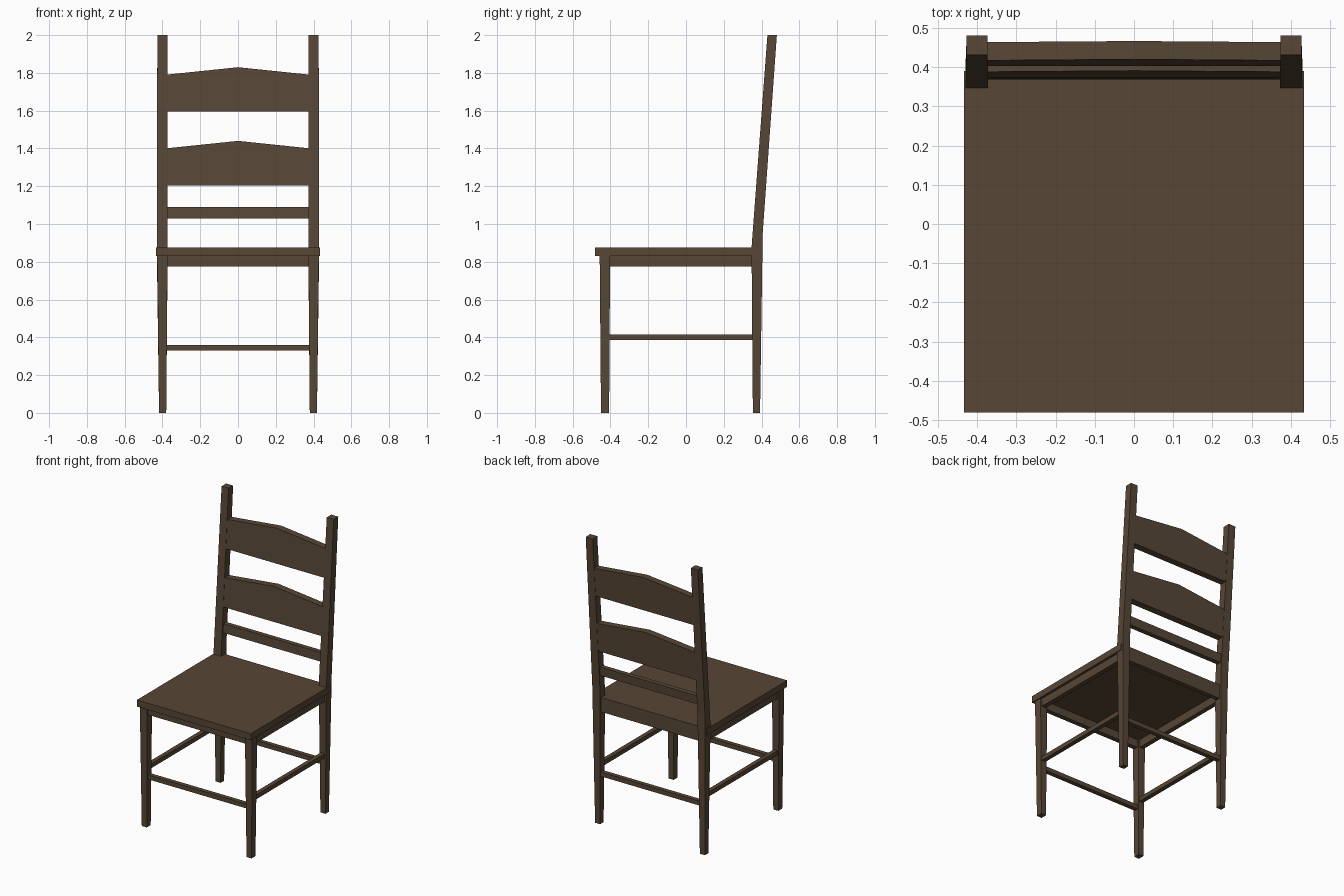
import bpy, bmesh

if "Cube" in bpy.data.objects:
    bpy.data.objects.remove(bpy.data.objects["Cube"])

wood = bpy.data.materials.new("dark brown wood")
wood.diffuse_color = (0.095, 0.063, 0.037, 1.0)
wood.use_nodes = True
wood.node_tree.nodes["Principled BSDF"].inputs["Base Color"].default_value = wood.diffuse_color


def finish(name, bm):
    bmesh.ops.recalc_face_normals(bm, faces=bm.faces)
    me = bpy.data.meshes.new(name)
    bm.to_mesh(me)
    bm.free()
    me.materials.append(wood)
    ob = bpy.data.objects.new(name, me)
    bpy.context.collection.objects.link(ob)
    return ob


def loft(name, rings):
    """Skin a list of equal-length point rings and cap both ends."""
    bm = bmesh.new()
    vs = [[bm.verts.new(p) for p in r] for r in rings]
    n = len(vs[0])
    for a, b in zip(vs, vs[1:]):
        for i in range(n):
            j = (i + 1) % n
            bm.faces.new((a[i], a[j], b[j], b[i]))
    bm.faces.new(vs[0])
    bm.faces.new(vs[-1])
    return finish(name, bm)


def rect(x0, x1, y0, y1, z0, z1=None):
    """Four-point ring; z0 is the front edge height, z1 the back edge height."""
    z1 = z0 if z1 is None else z1
    return [(x0, y0, z0), (x1, y0, z0), (x1, y1, z1), (x0, y1, z1)]


def box(name, x0, x1, y0, y1, z0, z1):
    return loft(name, [rect(x0, x1, y0, y1, z0), rect(x0, x1, y0, y1, z1)])


# Lean of the back posts
def front_y(z):
    return 0.347 + max(0, z - 0.875) * (0.431 - 0.347) / 1.125


def back_y(z):
    return 0.406 + max(0, z - 0.95) * (0.481 - 0.406) / 1.05


# Seat and aprons
box("seat", -0.434, 0.434, -0.481, 0.39, 0.83, 0.875)
box("front_apron", -0.39, 0.39, -0.445, -0.412, 0.775, 0.832)
box("back_apron", -0.39, 0.39, 0.36, 0.391, 0.775, 0.874)

# Front and back stretchers
box("front_stretcher", -0.39, 0.39, -0.443, -0.413, 0.33, 0.36)
box("back_stretcher", -0.39, 0.39, 0.36, 0.39, 0.33, 0.36)

for s, side in ((-1, "left"), (1, "right")):
    def span(a, b):
        return sorted((s * a, s * b))
    # Tapered front leg
    loft(side + "_front_leg", [rect(*span(0.38, 0.418), -0.45, -0.407, 0),
                               rect(*span(0.373, 0.428), -0.457, -0.402, 0.832)])
    # Back leg that bends into the leaning post
    loft(side + "_back_post", [rect(*span(0.38, 0.418), 0.354, 0.392, 0),
                               rect(*span(0.372, 0.43), 0.347, 0.406, 0.875, 0.95),
                               rect(*span(0.374, 0.427), 0.431, 0.481, 2.0)])
    # Side apron and stretcher
    box(side + "_apron", *span(0.385, 0.417), -0.42, 0.37, 0.775, 0.832)
    box(side + "_stretcher", *span(0.385, 0.415), -0.42, 0.37, 0.385, 0.415)

# Two peaked slats following the lean of the posts
for name, z0, z1, peak in (("upper_slat", 1.595, 1.79, 1.83),
                           ("middle_slat", 1.205, 1.40, 1.44)):
    outline = [(-0.385, z0), (0.385, z0), (0.385, z1), (0, peak), (-0.385, z1)]
    loft(name, [[(x, front_y(z) + 0.002, z) for x, z in outline],
                [(x, back_y(z) - 0.002, z) for x, z in outline]])

# Thin lower rail
outline = [(-0.385, 1.03), (0.385, 1.03), (0.385, 1.09), (-0.385, 1.09)]
loft("lower_back_rail", [[(x, front_y(z) + 0.01, z) for x, z in outline],
                         [(x, back_y(z) - 0.01, z) for x, z in outline]])
